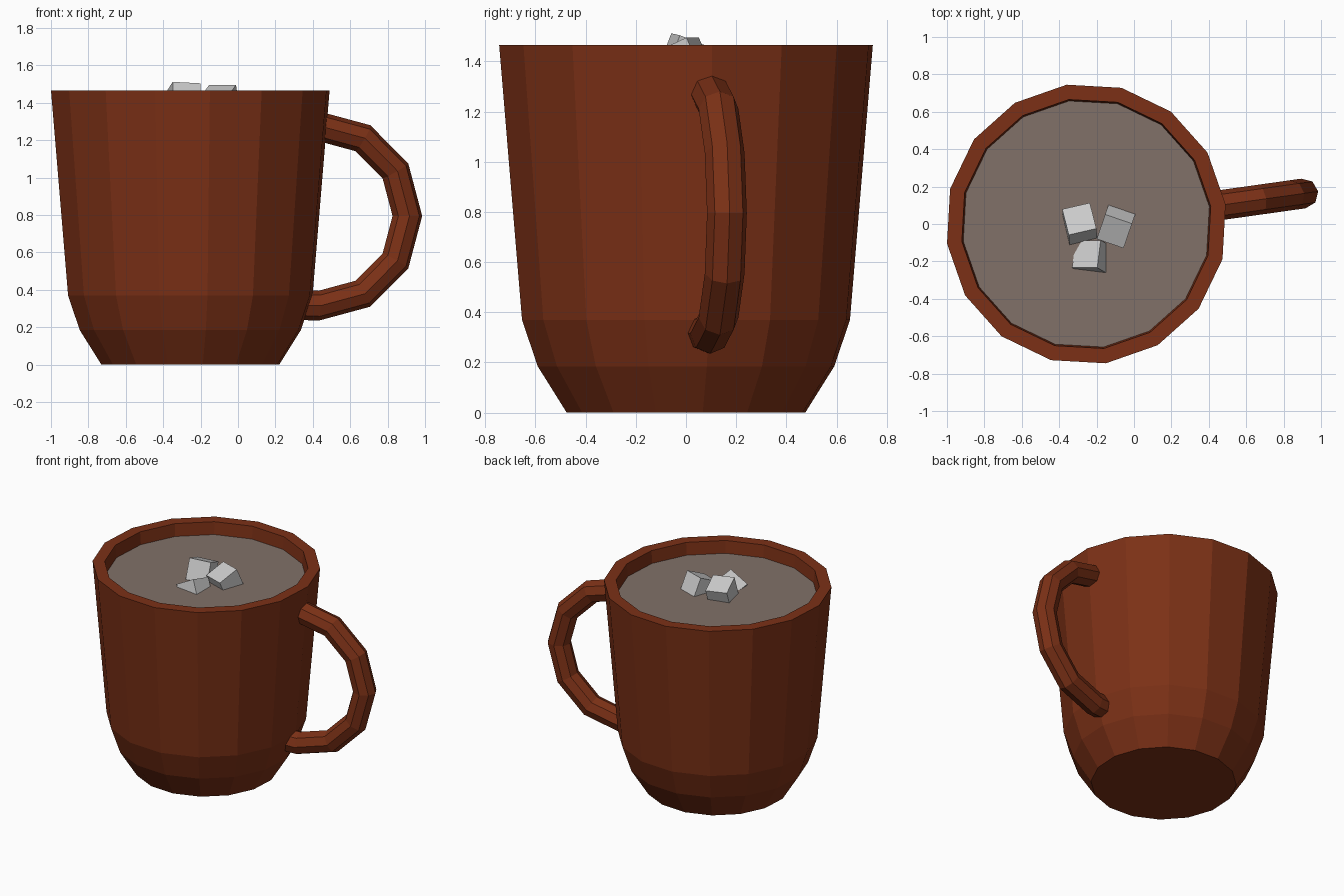
import bpy, bmesh
from math import sin, cos, pi, radians
from mathutils import Vector, Euler

if "Cube" in bpy.data.objects:
    bpy.data.objects.remove(bpy.data.objects["Cube"])

CX, TURN, SIDES = -0.255, radians(8), 16   # cup axis, handle heading, cup sides


def material(name, rgb):
    m = bpy.data.materials.new(name)
    m.diffuse_color = (*rgb, 1)
    m.use_nodes = True
    m.node_tree.nodes["Principled BSDF"].inputs["Base Color"].default_value = m.diffuse_color
    return m


def finish(name, bm, mat=None):
    bmesh.ops.recalc_face_normals(bm, faces=bm.faces)
    me = bpy.data.meshes.new(name)
    bm.to_mesh(me)
    bm.free()
    ob = bpy.data.objects.new(name, me)
    bpy.context.collection.objects.link(ob)
    if mat:
        me.materials.append(mat)
    return ob


def skin(name, rings, mat):
    """Bridge successive rings of points and cap both ends."""
    bm = bmesh.new()
    vs = [[bm.verts.new(p) for p in ring] for ring in rings]
    n = len(vs[0])
    for a, b in zip(vs, vs[1:]):
        for i in range(n):
            j = (i + 1) % n
            bm.faces.new((a[i], a[j], b[j], b[i]))
    bm.faces.new(vs[0])
    bm.faces.new(vs[-1])
    return finish(name, bm, mat)


def circle(r, z):
    return [(CX + r * cos(TURN + 2 * pi * i / SIDES), r * sin(TURN + 2 * pi * i / SIDES), z)
            for i in range(SIDES)]


clay = material("brown_clay", (0.2, 0.03, 0.008))
drink = material("drink", (0.22, 0.165, 0.14))

# Cup: outer wall, rim, inner wall and floor
profile = [(0.48, 0), (0.597, 0.185), (0.66, 0.37), (0.752, 1.465),
           (0.672, 1.465), (0.58, 0.40), (0.52, 0.24), (0.42, 0.08)]
skin("cup", [circle(r, z) for r, z in profile], clay)

# Drink surface
bm = bmesh.new()
bm.faces.new([bm.verts.new(p) for p in circle(0.665, 1.375)])
finish("drink_surface", bm, drink)

# Handle: half ring of eight-sided tube, lower end running into the wall
out = Vector((cos(TURN), sin(TURN), 0))
side = Vector((-sin(TURN), cos(TURN), 0))
up = Vector((0, 0, 1))
hub = Vector((CX, 0, 0.795)) + out * 0.692
R, tube = 0.48, 0.08


def tube_ring(angle, shift=Vector()):
    d = out * cos(angle) + up * sin(angle)
    return [hub + d * (R + tube * cos(k * pi / 4)) + side * tube * sin(k * pi / 4) + shift
            for k in range(8)]


rings = [tube_ring(radians(a)) for a in range(90, -91, -30)]
rings.append(tube_ring(radians(-98), out * -0.05))
skin("handle", rings, clay)

# Ice cubes: centre and tilt
cubes = [((-0.29, 0.0, 1.41), (-21, 3, 13)),
         ((-0.095, -0.01, 1.395), (24, 0, -19)),
         ((-0.22, -0.18, 1.345), (-15, -28, 0))]
for i, (pos, rot) in enumerate(cubes):
    bm = bmesh.new()
    bmesh.ops.create_cube(bm, size=0.152)
    ob = finish(f"ice_cube_{i + 1}", bm)
    ob.location = pos
    ob.rotation_euler = Euler([radians(a) for a in rot])
